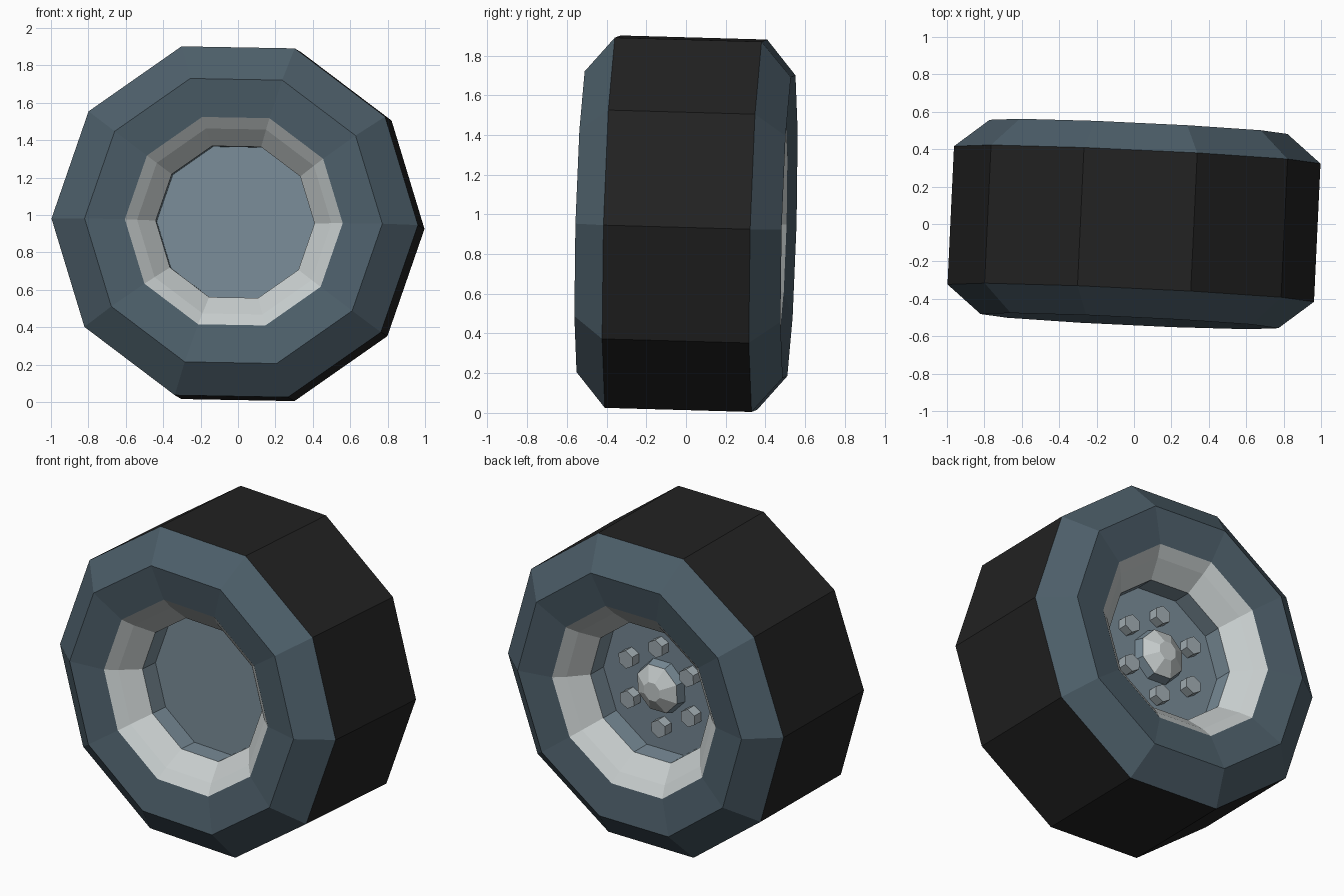
import bpy, bmesh
from math import cos, sin, pi, radians
from mathutils import Matrix, Vector

if "Cube" in bpy.data.objects:
    bpy.data.objects.remove(bpy.data.objects["Cube"])

# Wheel frame: local y is the slightly tilted axle
axle = Vector((0.047, 1, -0.028)).normalized()
side = Vector((1, -0.0475, -0.018))
side = (side - axle * side.dot(axle)).normalized()
up = side.cross(axle)
FRAME = Matrix.Translation((0, 0, 0.953)) @ Matrix((side, axle, up)).transposed().to_4x4()


def material(name, color):
    m = bpy.data.materials.new(name)
    m.diffuse_color = (*color, 1)
    m.use_nodes = True
    m.node_tree.nodes["Principled BSDF"].inputs["Base Color"].default_value = m.diffuse_color
    return m


rubber = material("rubber_black", (0.016, 0.016, 0.016))
wall = material("sidewall_blue_grey", (0.075, 0.115, 0.145))
steel = material("steel_blue", (0.19, 0.26, 0.31))
bright = material("bright_metal", (0.58, 0.62, 0.62))
nut_mat = material("nut_metal", (0.36, 0.42, 0.45))


def lathe(name, profile, mats, sides=10, turn=0, offset=(0, 0), cap=None):
    """Spin (radius, y) points around the axle; one material per band, then the cap."""
    bm = bmesh.new()
    rings = []
    for r, y in profile:
        rings.append([bm.verts.new((offset[0] + r * cos(turn + 2 * pi * i / sides), y,
                                    offset[1] + r * sin(turn + 2 * pi * i / sides)))
                      for i in range(sides)])
    slots = list(dict.fromkeys(mats + ([cap] if cap else [])))
    for a, b, m in zip(rings, rings[1:], mats):
        for i in range(sides):
            j = (i + 1) % sides
            # winding faces outward for profiles running towards +y
            f = bm.faces.new((a[i], b[i], b[j], a[j]))
            f.material_index = slots.index(m)
    if cap:
        f = bm.faces.new(rings[-1][::-1])
        f.material_index = slots.index(cap)
    me = bpy.data.meshes.new(name)
    bm.to_mesh(me)
    bm.free()
    for m in slots:
        me.materials.append(m)
    ob = bpy.data.objects.new(name, me)
    bpy.context.collection.objects.link(ob)
    ob.matrix_world = FRAME
    return ob


# Tread band
lathe("tread", [(0.981, -0.37), (0.981, 0.37)], [rubber])

# Sidewall, rim and dished plate, same on both faces
for label, flip in (("front", pi), ("back", 0)):
    parts = [
        lathe(label + "_sidewall", [(0.981, 0.37), (0.797, 0.52), (0.583, 0.48)], [wall] * 2),
        lathe(label + "_rim", [(0.583, 0.48), (0.52, 0.43), (0.425, 0.33)], [bright] * 2),
        lathe(label + "_dish", [(0.425, 0.33), (0.425, 0.21)], [steel], cap=steel),
    ]
    for p in parts:
        p.matrix_world = FRAME @ Matrix.Rotation(flip, 4, 'Z')

# Hub cap on the back
lathe("hub_cap", [(0.165, 0.21), (0.15, 0.265), (0.06, 0.315)], [steel, bright],
      sides=8, turn=pi / 8, cap=bright)

# Ring of six wheel nuts
for k in range(6):
    a = radians(30 + 60 * k)
    lathe("wheel_nut", [(0.056, 0.21), (0.056, 0.27)], [nut_mat], sides=6, turn=pi / 6,
          offset=(0.25 * cos(a), 0.25 * sin(a)), cap=nut_mat)
